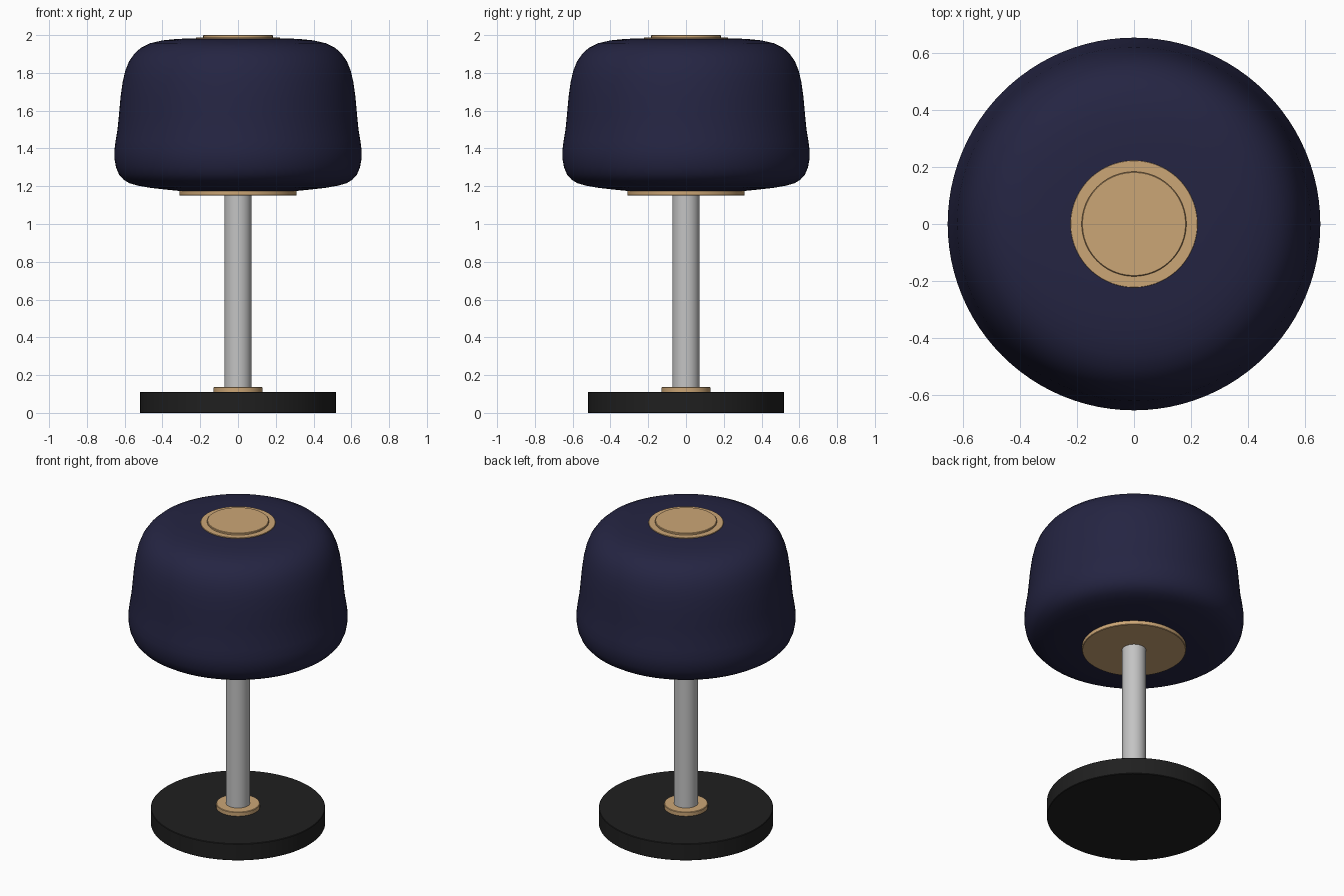
import bpy, math

if "Cube" in bpy.data.objects:
    bpy.data.objects.remove(bpy.data.objects["Cube"])


def material(name, rgb):
    m = bpy.data.materials.new(name)
    m.diffuse_color = (*rgb, 1)
    m.use_nodes = True
    m.node_tree.nodes["Principled BSDF"].inputs["Base Color"].default_value = m.diffuse_color
    return m


navy = material("navy fabric", (0.018, 0.018, 0.055))
tan = material("warm tan", (0.60, 0.38, 0.18))
steel = material("brushed grey", (0.55, 0.55, 0.55))
black = material("matte black", (0.014, 0.014, 0.014))


def lathe(name, profile, mat, n=96, angle=35):
    """Spin (radius, z) points around the z axis; end points at r=0 close the solid."""
    verts, rings = [], []
    for r, z in profile:
        if r == 0:
            rings.append([len(verts)] * n)
            verts.append((0, 0, z))
        else:
            rings.append(list(range(len(verts), len(verts) + n)))
            verts += [(r * math.cos(2 * math.pi * i / n),
                       r * math.sin(2 * math.pi * i / n), z) for i in range(n)]
    faces = []
    for a, b in zip(rings, rings[1:]):
        for i in range(n):
            j = (i + 1) % n
            faces.append(tuple(dict.fromkeys((a[i], a[j], b[j], b[i]))))
    me = bpy.data.meshes.new(name)
    me.from_pydata(verts, [], faces)
    me.materials.append(mat)
    ob = bpy.data.objects.new(name, me)
    bpy.context.collection.objects.link(ob)
    bpy.ops.object.select_all(action='DESELECT')
    ob.select_set(True)
    bpy.context.view_layer.objects.active = ob
    bpy.ops.object.shade_smooth_by_angle(angle=math.radians(angle))
    return ob


def disc(name, r, z0, z1, mat, bevel=0.003):
    return lathe(name, [(0, z0), (r - bevel, z0), (r, z0 + bevel),
                        (r, z1 - bevel), (r - bevel, z1), (0, z1)], mat)


# Foot, collar and stem
disc("base", 0.52, 0, 0.11, black)
disc("base_collar", 0.13, 0.105, 0.137, tan)
disc("stem", 0.072, 0.12, 1.20, steel)

# Rounded shade
lathe("shade", [(0, 1.172), (0.30, 1.174), (0.38, 1.182), (0.46, 1.191),
                (0.53, 1.203), (0.575, 1.216), (0.606, 1.235), (0.63, 1.262),
                (0.646, 1.30), (0.654, 1.345), (0.655, 1.385), (0.648, 1.44),
                (0.638, 1.50), (0.63, 1.58), (0.622, 1.67), (0.611, 1.75),
                (0.597, 1.81), (0.577, 1.86), (0.55, 1.90), (0.513, 1.934),
                (0.465, 1.957), (0.40, 1.972), (0.33, 1.979), (0.25, 1.983),
                (0, 1.985)], navy, angle=60)

# Tan plates under and on top of the shade
disc("shade_lower_plate", 0.31, 1.15, 1.182, tan)
disc("shade_top_ring", 0.223, 1.975, 1.988, tan, 0.001)
disc("shade_top_cap", 0.184, 1.98, 2.0, tan)
